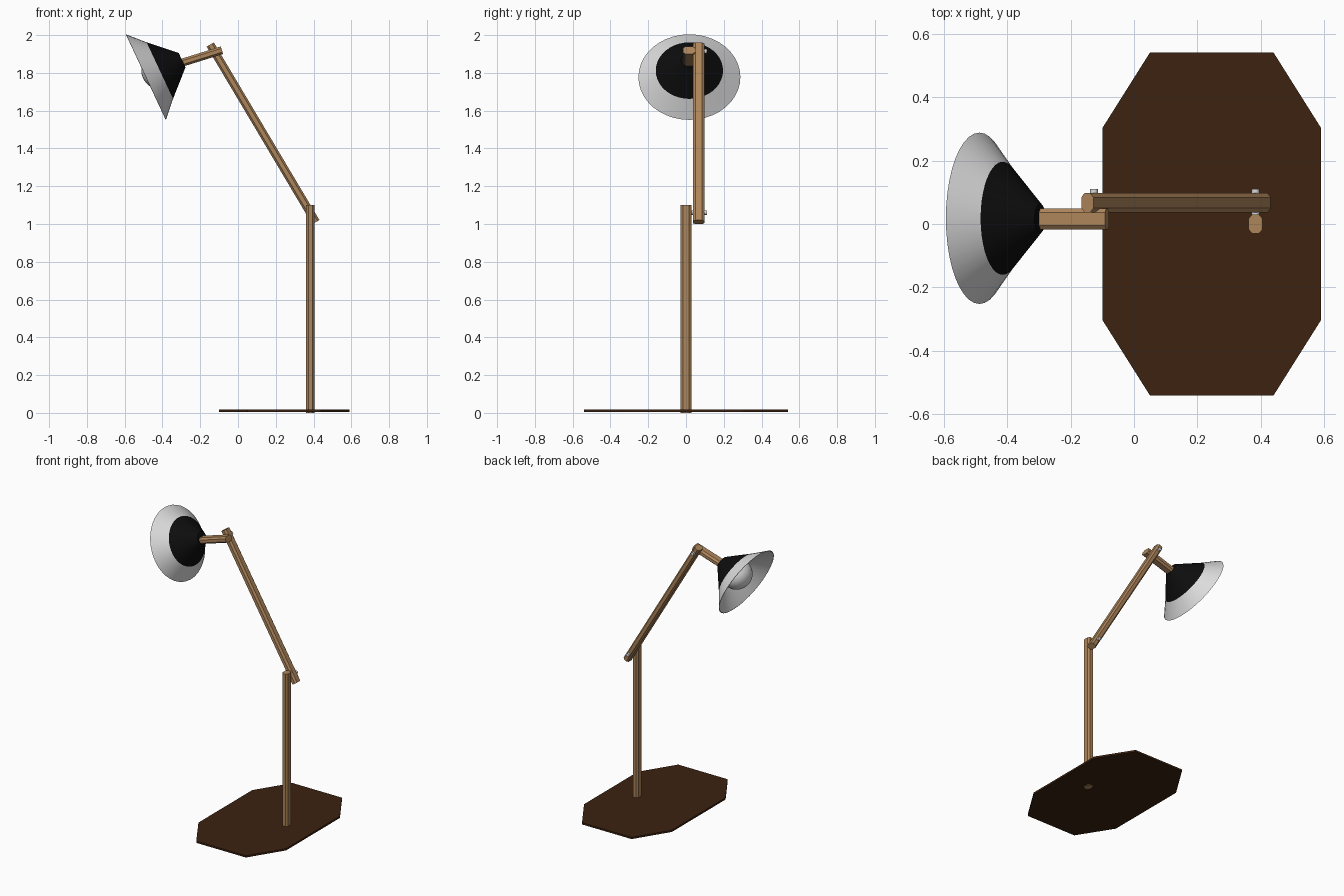
import bpy, bmesh, math
from mathutils import Vector, Matrix

if "Cube" in bpy.data.objects:
    bpy.data.objects.remove(bpy.data.objects["Cube"])


def material(name, rgb):
    m = bpy.data.materials.new(name)
    m.diffuse_color = (*rgb, 1)
    m.use_nodes = True
    m.node_tree.nodes["Principled BSDF"].inputs["Base Color"].default_value = m.diffuse_color
    return m


WOOD = material("light wood", (0.42, 0.235, 0.105))
DARK = material("dark wood", (0.045, 0.016, 0.005))
BLACK = material("black", (0.004, 0.004, 0.004))
GREY = material("light grey", (0.72, 0.72, 0.72))


def finish(name, bm, mat, smooth=False):
    bmesh.ops.recalc_face_normals(bm, faces=bm.faces)
    me = bpy.data.meshes.new(name)
    bm.to_mesh(me)
    bm.free()
    me.materials.append(mat)
    ob = bpy.data.objects.new(name, me)
    bpy.context.collection.objects.link(ob)
    if smooth:
        bpy.context.view_layer.objects.active = ob
        ob.select_set(True)
        bpy.ops.object.shade_smooth_by_angle(angle=math.radians(35))
        ob.select_set(False)
    return ob


def prism(name, outline, frame, length, mat):
    """Extrude a 2D outline along the local z of a frame."""
    bm = bmesh.new()
    f = bm.faces.new([bm.verts.new((x, y, 0)) for x, y in outline])
    ext = bmesh.ops.extrude_face_region(bm, geom=[f])
    moved = [v for v in ext["geom"] if isinstance(v, bmesh.types.BMVert)]
    bmesh.ops.translate(bm, verts=moved, vec=(0, 0, length))
    bm.transform(frame)
    return finish(name, bm, mat)


def frame(origin, direction):
    """Local z along direction (in the xz plane), local y along world y."""
    z = Vector(direction).normalized()
    y = Vector((0, 1, 0))
    x = y.cross(z)
    return Matrix.Translation(origin) @ Matrix((x, y, z)).transposed().to_4x4()


def chamfered(w, d, cx, cy):
    a, b = w / 2, d / 2
    return [(a, -b + cy), (a, b - cy), (a - cx, b), (-a + cx, b),
            (-a, b - cy), (-a, -b + cy), (-a + cx, -b), (a - cx, -b)]


def beam(name, start, end, w=0.044, d=0.06):
    s, e = Vector(start), Vector(end)
    prism(name, chamfered(w, d, 0.011, 0.013), frame(s, e - s), (e - s).length, WOOD)


# Base plate
prism("base", chamfered(0.69, 1.08, 0.15, 0.238),
      Matrix.Translation((0.245, 0, 0.005)), 0.013, DARK)

# Wooden post and arms
beam("post", (0.383, 0, 0), (0.383, 0, 1.1))
beam("long_arm", (0.412, 0.067, 1.01), (-0.147, 0.067, 1.95))
beam("short_arm", (-0.085, 0.016, 1.92), (-0.315, 0.016, 1.848), 0.042, 0.066)

# Joint bolts
for name, x, z in (("lower_bolt", 0.383, 1.06), ("upper_bolt", -0.126, 1.914)):
    bm = bmesh.new()
    bmesh.ops.create_cone(bm, cap_ends=True, segments=12, radius1=0.012,
                          radius2=0.012, depth=0.11)
    bm.transform(Matrix.Translation((x, 0.055, z)) @ Matrix.Rotation(math.pi / 2, 4, 'X'))
    finish(name, bm, GREY, True)

# Shade frame: origin at the narrow end, slightly stretched sideways
SHADE = frame((-0.296, 0.018, 1.867), (-0.906, 0, -0.423)) @ Matrix.Diagonal((1, 1.08, 1, 1))


def lathe(name, profile, mat, seg=40):
    bm = bmesh.new()
    vs = [bm.verts.new((r, 0, t)) for r, t in profile]
    es = [bm.edges.new(p) for p in zip(vs, vs[1:])]
    bmesh.ops.spin(bm, geom=vs + es, cent=(0, 0, 0), axis=(0, 0, 1),
                   angle=2 * math.pi, steps=seg)
    bmesh.ops.remove_doubles(bm, verts=bm.verts, dist=1e-4)
    bm.transform(SHADE)
    return finish(name, bm, mat, True)


# Black housing, grey flared reflector with lining, and bulb
lathe("housing", [(0, 0), (0.042, 0), (0.165, 0.130)], BLACK)
lathe("reflector", [(0.165, 0.130), (0.25, 0.211), (0.246, 0.212),
                    (0.160, 0.133), (0.040, 0.008), (0, 0.008)], GREY)
bulb = [(0, 0.01), (0.035, 0.01), (0.035, 0.05)]
for i in range(3, 13):
    a = math.pi * i / 12
    bulb.append((max(0, 0.1 * math.sin(a)), 0.128 - 0.1 * math.cos(a)))
lathe("bulb", bulb, GREY, 24)
